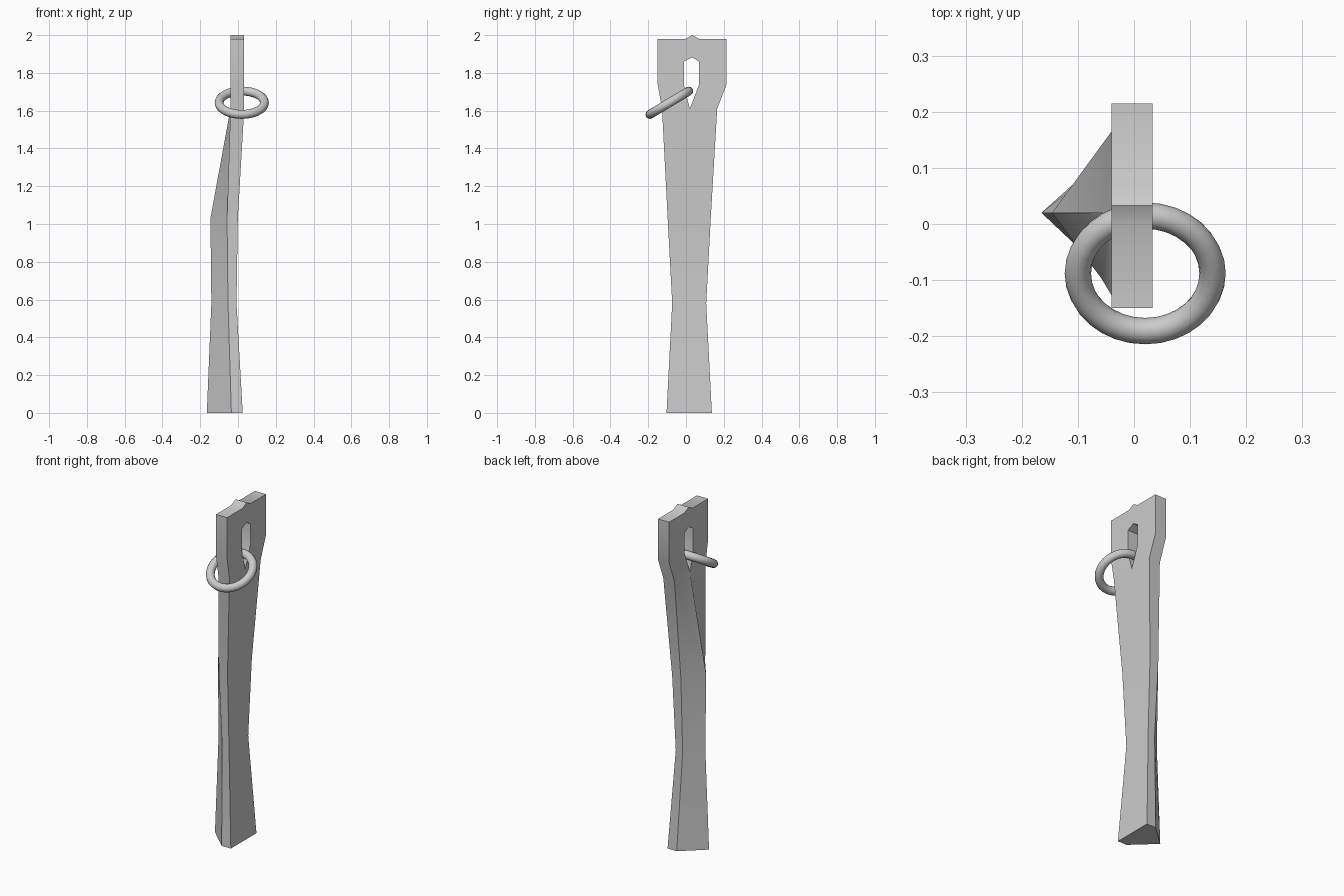
import bpy, bmesh
from math import radians

if "Cube" in bpy.data.objects:
    bpy.data.objects.remove(bpy.data.objects["Cube"])


def smooth(ob, angle):
    bpy.ops.object.select_all(action='DESELECT')
    ob.select_set(True)
    bpy.context.view_layer.objects.active = ob
    bpy.ops.object.shade_smooth_by_angle(angle=radians(angle))


XR, XL = 0.033, -0.04          # plate thickness
bm = bmesh.new()

# slotted head plate: two halves, each with an outer and a slot path (y, z)
halves = [
    ([(0.033, 2.0), (-0.003, 1.98), (-0.15, 1.98), (-0.15, 1.74), (-0.127, 1.61)],
     [(0.02, 1.61), (-0.01, 1.73), (-0.01, 1.86), (0.033, 1.882)]),
    ([(0.033, 2.0), (0.07, 1.98), (0.215, 1.98), (0.215, 1.74), (0.165, 1.61)],
     [(0.02, 1.61), (0.07, 1.74), (0.07, 1.86), (0.033, 1.882)]),
]
for outer, slot in halves:
    for x in (XR, XL):
        bm.faces.new([bm.verts.new((x, y, z)) for y, z in outer + slot])
    for path in (outer, slot):
        for (y0, z0), (y1, z1) in zip(path, path[1:]):
            bm.faces.new([bm.verts.new(c) for c in
                          ((XR, y0, z0), (XR, y1, z1), (XL, y1, z1), (XL, y0, z0))])

# tapering ridged shank: z, y min, y max, front x, side x, ridge x
sections = [
    (1.61, -0.127, 0.165, XR, XL, XL),
    (1.03, -0.097, 0.131, -0.001, -0.058, -0.146),
    (0.58, -0.073, 0.107, -0.008, -0.053, -0.141),
    (0.0, -0.103, 0.137, 0.025, -0.035, -0.165),
]
rings = []
for z, ya, yb, xf, xs, xr in sections:
    rings.append([bm.verts.new(c) for c in
                  ((xf, ya, z), (xf, 0.02, z), (xf, yb, z),
                   (xs, yb, z), (xr, 0.02, z), (xs, ya, z))])
for a, b in zip(rings, rings[1:]):
    for i in range(6):
        j = (i + 1) % 6
        bm.faces.new((a[i], a[j], b[j], b[i]))
bm.faces.new(rings[-1])

bmesh.ops.remove_doubles(bm, verts=bm.verts, dist=0.0005)
bmesh.ops.recalc_face_normals(bm, faces=bm.faces)
me = bpy.data.meshes.new("stake")
bm.to_mesh(me)
bm.free()
stake = bpy.data.objects.new("stake", me)
bpy.context.collection.objects.link(stake)
smooth(stake, 30)

# loose ring hanging through the slot
bpy.ops.mesh.primitive_torus_add(major_segments=32, minor_segments=12,
                                 major_radius=0.12, minor_radius=0.0235,
                                 location=(0.02, -0.088, 1.642),
                                 rotation=(radians(31), 0, 0))
ring = bpy.context.object
ring.name = "ring"
smooth(ring, 60)
